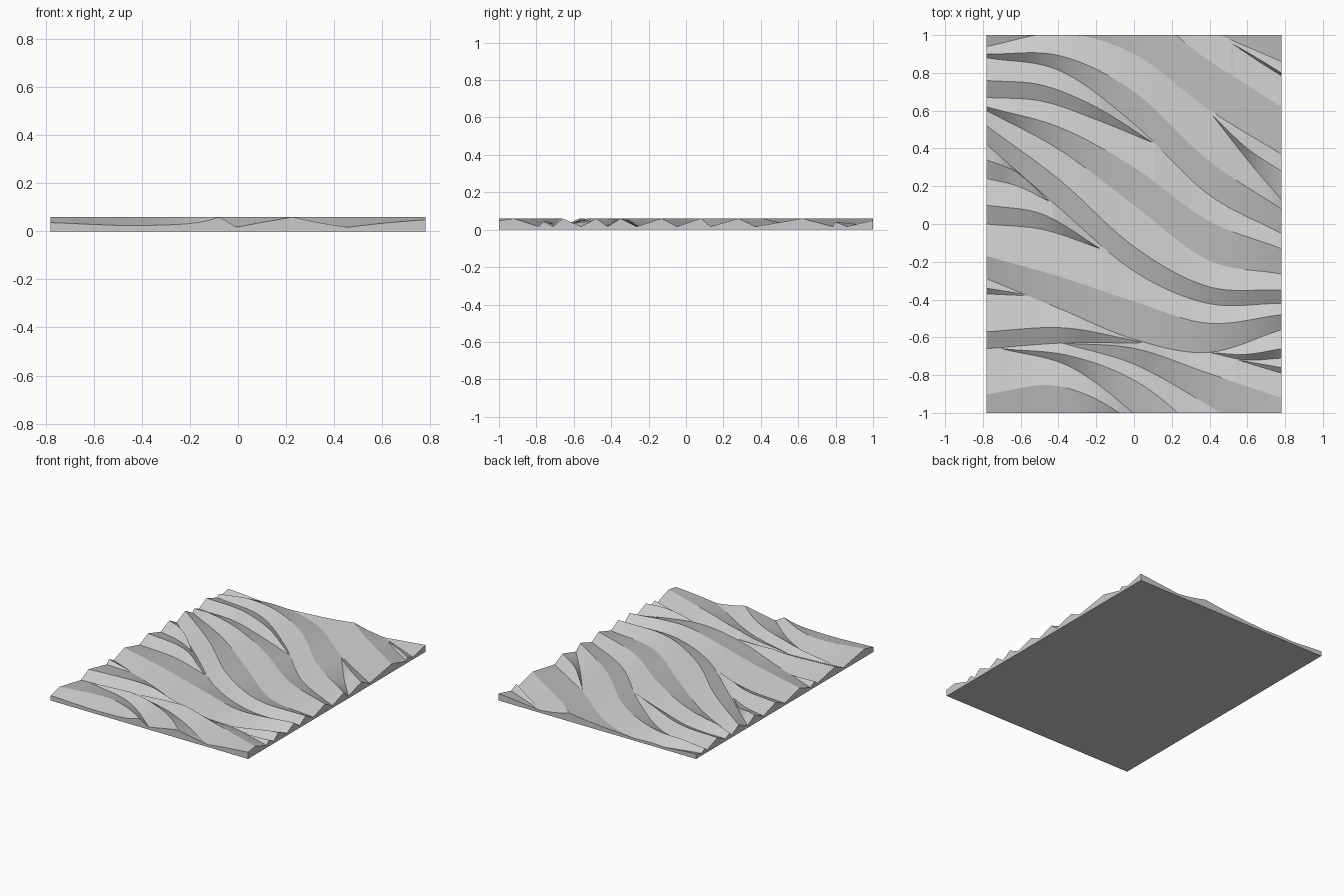
import bpy, bmesh

if "Cube" in bpy.data.objects:
    bpy.data.objects.remove(bpy.data.objects["Cube"])

HX, HY = 0.78, 1.0
LOW, HIGH = 0.017, 0.06
COLS = 104

# Each carved wave: x range, then evenly spaced y values of its ridge and its valley.
# Listed from back to front; a wave that ends early runs into the valley behind it.
L, R = -HX, HX
waves = []


def wave(x0, x1, ridge, valley):
    waves.append((x0, x1, ridge, valley))


# back waves
wave(L, R, (1.40, 1.35, 1.30, 1.20, 1.04), (1.30, 1.30, 1.22, 1.03, 0.86))
wave(.52, R, (.955, .88, .80), (.955, .867, .785))
wave(L, R, (1.08, 1.12, 1.14, .87, .62), (.94, 1.01, .90, .61, .37))
wave(.42, R, (.57, .40, .28), (.57, .34, .13))
wave(L, R, (.90, .89, .70, .34, .08), (.88, .81, .53, .16, -.05))
wave(L, .10, (.76, .735, .615, .43), (.67, .65, .55, .43))
# middle waves
wave(L, R, (.62, .51, .30, .02, -.13), (.60, .39, .10, -.19, -.265))
wave(L, R, (.52, .23, -.12, -.33, -.35), (.42, .08, -.25, -.42, -.42))
wave(L, -.45, (.34, .27, .12), (.24, .20, .12))
wave(L, -.18, (.10, .05, -.13), (0, -.03, -.13))
wave(L, R, (-.17, -.28, -.41, -.525, -.48), (-.29, -.45, -.61, -.68, -.56))
# front waves
wave(L, -.56, (-.34, -.375), (-.37, -.38))
wave(L, .04, (-.57, -.55, -.625), (-.66, -.63, -.63))
wave(.40, R, (-.68, -.69, -.66), (-.68, -.72, -.71))
wave(.55, R, (-.72, -.76), (-.72, -.79))
wave(-.38, R, (-.63, -.66, -.79, -.92), (-.63, -.745, -.96, -1.2))
wave(-.70, R, (-.66, -.70, -.85, -1.15, -1.4), (-.66, -.76, -1.04, -1.4, -1.6))
wave(L, R, (-.90, -.86, -1.06, -1.5, -1.7), (-1.08, -1.03, -1.12, -1.6, -1.8))


def curve(p, t):
    """Smooth curve through evenly spaced values, t from 0 to 1."""
    n = len(p) - 1
    i = min(int(t * n), n - 1)
    f = t * n - i
    a, b = p[i], p[i + 1]
    m0 = (b - p[i - 1]) / 2 if i > 0 else b - a
    m1 = (p[i + 2] - a) / 2 if i + 2 <= n else b - a
    return ((2*f**3 - 3*f*f + 1) * a + (f**3 - 2*f*f + f) * m0
            + (3*f*f - 2*f**3) * b + (f**3 - f*f) * m1)


def profile(x):
    """Zigzag section (y, z) at x, clipped to the panel's depth."""
    pts = [(2.0, LOW)]
    for x0, x1, ridge, valley in waves:
        prev = pts[-1][0]
        if x0 - 1e-6 <= x <= x1 + 1e-6:
            t = min(1, max(0, (x - x0) / (x1 - x0)))
            ry = min(prev, curve(ridge, t))
            vy = min(ry, curve(valley, t))
        else:
            ry = vy = prev
        rise = min(1, (prev - vy) / 0.13)
        pts += [(ry, LOW + (HIGH - LOW) * rise), (vy, LOW)]
    pts.append((-2.0, HIGH))

    def height(y):
        for (ya, za), (yb, zb) in zip(pts, pts[1:]):
            if ya >= y >= yb and ya - yb > 1e-9:
                return za + (zb - za) * (ya - y) / (ya - yb)
        return LOW

    ends = {HY: height(HY), -HY: height(-HY)}
    out = []
    for y, z in pts:
        c = max(-HY, min(HY, y))
        out.append((c, ends[c] if c in ends else z))
    return out


# Panel: carved top, flat base, closed side walls
bm = bmesh.new()
top, base = [], []
for i in range(COLS + 1):
    x = -HX + 2 * HX * i / COLS
    sec = profile(x)
    top.append([bm.verts.new((x, y, z)) for y, z in sec])
    base.append([bm.verts.new((x, y, 0)) for y, z in sec])
n = len(top[0])
for i in range(COLS):
    for j in range(n - 1):
        bm.faces.new((top[i][j], top[i][j+1], top[i+1][j+1], top[i+1][j]))
        bm.faces.new((base[i][j], base[i+1][j], base[i+1][j+1], base[i][j+1]))
    for j in (0, n - 1):
        bm.faces.new((top[i][j], top[i+1][j], base[i+1][j], base[i][j]))
for i in (0, COLS):
    for j in range(n - 1):
        bm.faces.new((top[i][j], top[i][j+1], base[i][j+1], base[i][j]))
bmesh.ops.remove_doubles(bm, verts=bm.verts, dist=1e-5)
bmesh.ops.recalc_face_normals(bm, faces=bm.faces)
mesh = bpy.data.meshes.new("wave_panel")
bm.to_mesh(mesh)
bm.free()
panel = bpy.data.objects.new("wave_panel", mesh)
bpy.context.collection.objects.link(panel)
